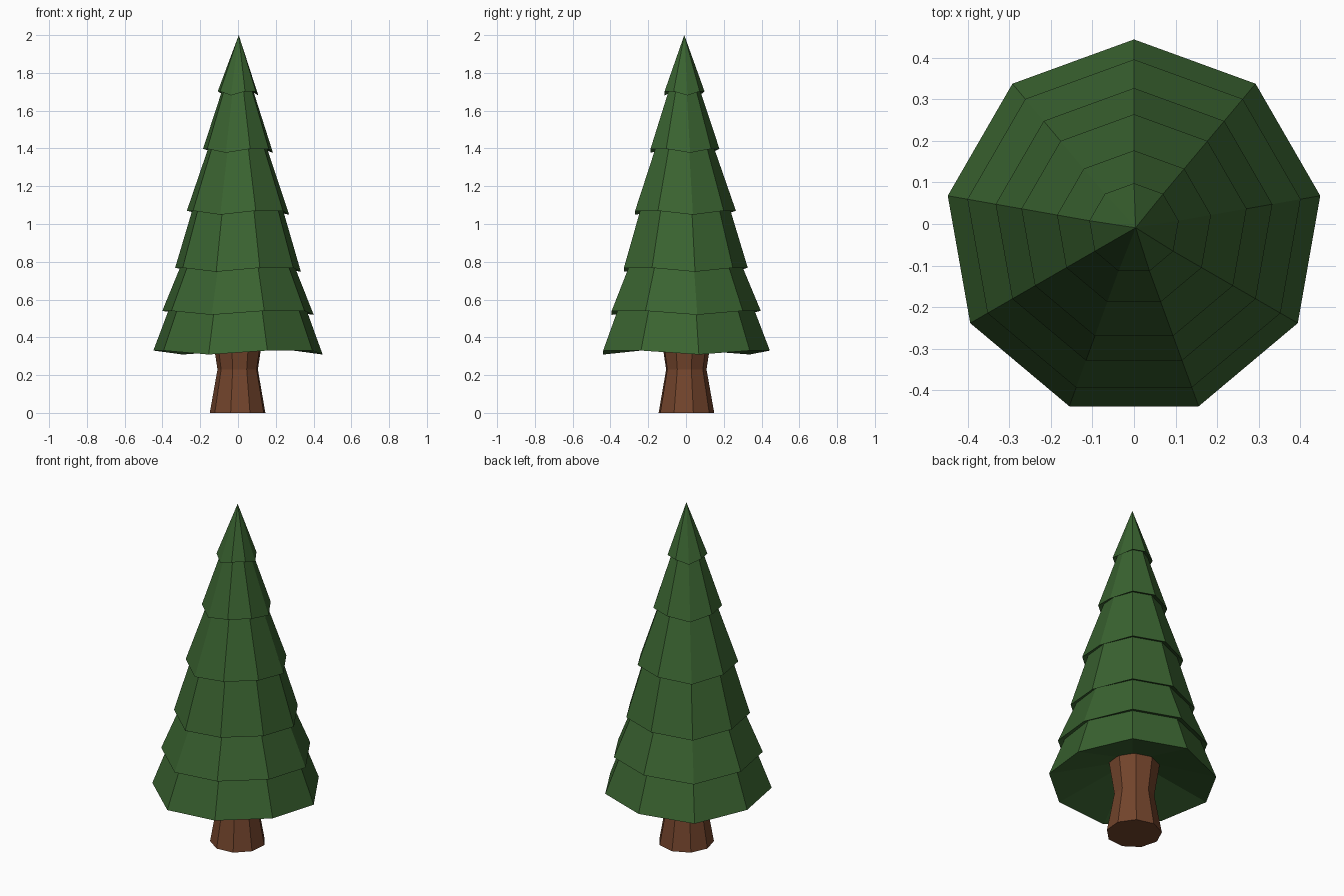
import bpy, bmesh
from math import sin, cos, radians

if "Cube" in bpy.data.objects:
    bpy.data.objects.remove(bpy.data.objects["Cube"])

SIDES = 9


def material(name, color):
    m = bpy.data.materials.new(name)
    m.diffuse_color = color
    m.use_nodes = True
    m.node_tree.nodes["Principled BSDF"].inputs["Base Color"].default_value = m.diffuse_color
    return m


def ring(bm, r, z, start, y=0.0, dip=0.0):
    """Nine-sided ring; every third vertex is lowered by dip."""
    out = []
    for i in range(SIDES):
        a = radians(start + 360 * i / SIDES)
        low = dip if i % 3 == 1 else 0.0
        out.append(bm.verts.new((r * cos(a), y + r * sin(a), z - low)))
    return out


def bridge(bm, a, b):
    for i in range(SIDES):
        j = (i + 1) % SIDES
        bm.faces.new((a[i], a[j], b[j], b[i]))


def finish(bm, name, mat):
    bmesh.ops.recalc_face_normals(bm, faces=bm.faces[:])
    me = bpy.data.meshes.new(name)
    bm.to_mesh(me)
    bm.free()
    me.materials.append(mat)
    ob = bpy.data.objects.new(name, me)
    bpy.context.collection.objects.link(ob)


# Trunk: flared foot, waist, widening into the foliage
bm = bmesh.new()
rings = [ring(bm, r, z, 135) for r, z in ((0.15, 0), (0.109, 0.23), (0.14, 0.43))]
for a, b in zip(rings, rings[1:]):
    bridge(bm, a, b)
bm.faces.new(rings[0])
bm.faces.new(rings[-1])
finish(bm, "trunk", material("bark", (0.17, 0.058, 0.025, 1)))

# Foliage: hollow underside, then stepped tiers (rim radius, rim z, neck radius)
TIERS = [(0.455, 0.33, 0.37), (0.407, 0.54, 0.307), (0.338, 0.768, 0.243),
         (0.275, 1.07, 0.157), (0.188, 1.398, 0.083), (0.109, 1.702, None)]
CY = -0.011
bm = bmesh.new()
base = ring(bm, 0.12, 0.425, 90, CY)
bm.faces.new(base)
prev = base
for k, (r, z, neck) in enumerate(TIERS):
    rim = ring(bm, r, z, 90, CY, 0.021)
    bridge(bm, prev, rim)
    if neck is not None:
        prev = ring(bm, neck, TIERS[k + 1][1] + 0.012, 90, CY, 0.012)
        bridge(bm, rim, prev)
tip = bm.verts.new((0.004, -0.009, 2.0))
for i in range(SIDES):
    bm.faces.new((rim[i], rim[(i + 1) % SIDES], tip))
finish(bm, "foliage", material("needles", (0.042, 0.125, 0.03, 1)))
